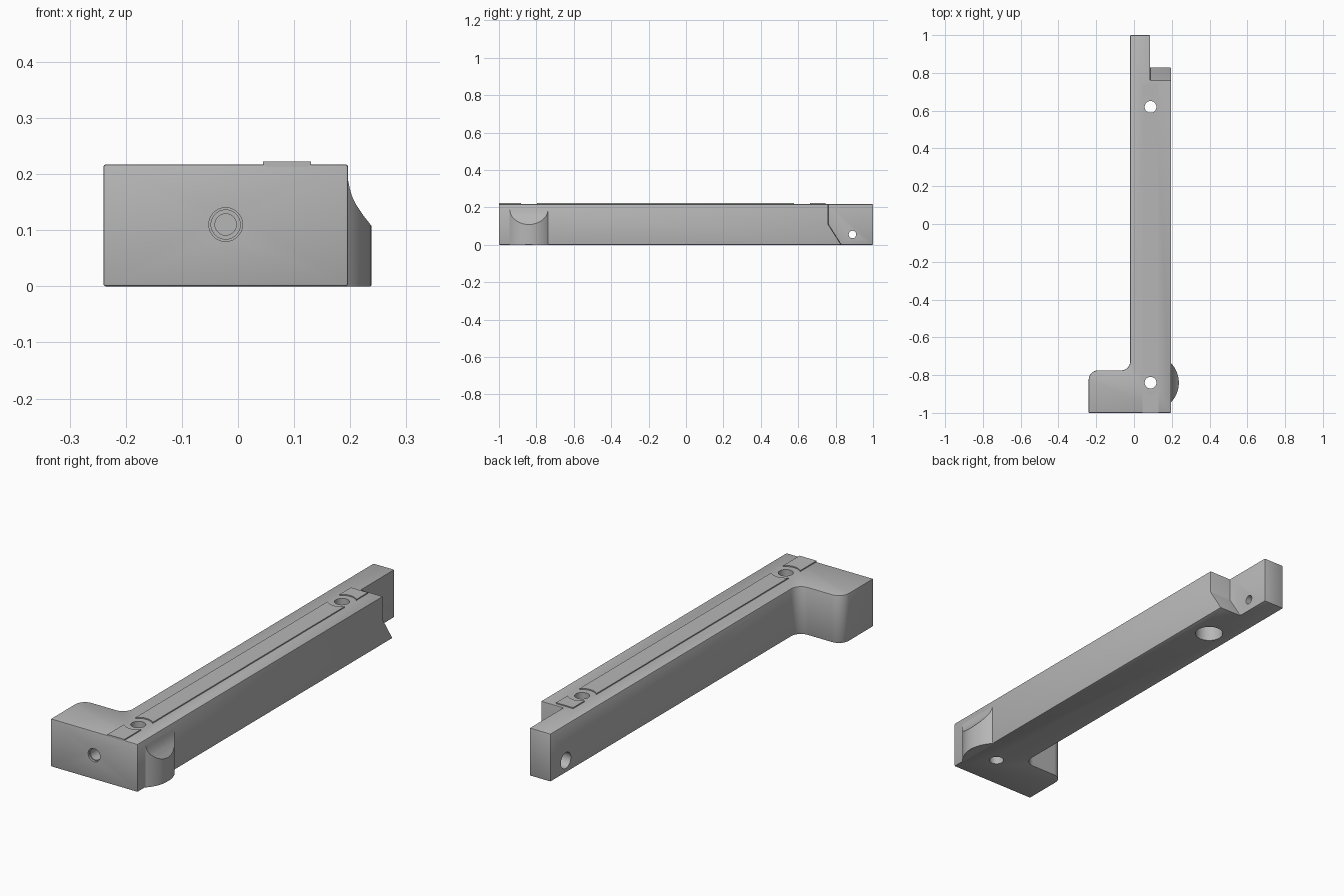
import bpy, bmesh
from math import pi, cos, sin, radians
from mathutils import Vector

cube = bpy.data.objects.get("Cube")
if cube:
    bpy.data.objects.remove(cube, do_unlink=True)

grey = bpy.data.materials.new("plain_grey")
grey.use_nodes = True
colour = (0.47, 0.47, 0.47, 1)
grey.diffuse_color = colour
grey.node_tree.nodes["Principled BSDF"].inputs["Base Color"].default_value = colour

PLACE = {
    "x": lambda a, b, d: Vector((d, a, b)),
    "y": lambda a, b, d: Vector((a, d, b)),
    "z": lambda a, b, d: Vector((a, b, d)),
}


def prism(name, points, axis, low, high):
    """Extrude a flat outline along an axis."""
    bm = bmesh.new()
    place = PLACE[axis]
    base = bm.faces.new([bm.verts.new(place(a, b, low)) for a, b in points])
    grown = bmesh.ops.extrude_face_region(bm, geom=[base])
    verts = [v for v in grown["geom"] if isinstance(v, bmesh.types.BMVert)]
    bmesh.ops.translate(bm, verts=verts, vec=place(0, 0, high - low))
    bmesh.ops.recalc_face_normals(bm, faces=bm.faces)
    mesh = bpy.data.meshes.new(name)
    bm.to_mesh(mesh)
    bm.free()
    mesh.materials.append(grey)
    obj = bpy.data.objects.new(name, mesh)
    bpy.context.collection.objects.link(obj)
    return obj


def arc(cx, cy, r, start, end, steps):
    angles = [radians(start + (end - start) * i / steps) for i in range(steps + 1)]
    return [(cx + r * cos(t), cy + r * sin(t)) for t in angles]


def rod(cx, cy, r, axis, low, high):
    return prism("cutter", arc(cx, cy, r, 0, 360, 48)[:-1], axis, low, high)


def apply(obj, modifier):
    bpy.context.view_layer.objects.active = obj
    bpy.ops.object.modifier_apply(modifier=modifier.name)


def combine(obj, tool, operation="DIFFERENCE"):
    mod = obj.modifiers.new("shape", "BOOLEAN")
    mod.operation = operation
    mod.solver = "EXACT"
    mod.object = tool
    apply(obj, mod)
    bpy.data.objects.remove(tool, do_unlink=True)


def bevel(obj, width):
    mod = obj.modifiers.new("edge", "BEVEL")
    mod.width = width
    mod.segments = 2
    mod.limit_method = "ANGLE"
    mod.angle_limit = radians(30)
    apply(obj, mod)


TOP = 0.217
BOLT_X, FRONT_Y, BACK_Y = 0.0875, -0.84, 0.62

# L-shaped bar with a rounded foot
outline = [(-0.24, -1), (0.196, -1), (0.196, 1), (-0.02, 1)]
outline += arc(-0.068, -0.727, 0.048, 0, -90, 10)
outline += arc(-0.19, -0.775 - 0.05, 0.05, 90, 180, 10)
body = prism("bar_body", outline, "z", 0, TOP)

# Stepped back end with a sloping lower lip
notch = [(0.76, 0.3), (0.76, 0.11), (0.9, -0.11), (1.1, -0.11), (1.1, 0.3)]
combine(body, prism("cutter", notch, "x", 0.085, 0.4))
bevel(body, 0.004)

# Vertical bolt holes, the back one counterbored from below
for y in (FRONT_Y, BACK_Y):
    combine(body, rod(BOLT_X, y, 0.031, "z", -0.1, 0.4))
combine(body, rod(BOLT_X, BACK_Y, 0.06, "z", -0.1, 0.1))

# Stepped blind hole in the front face
for r, depth in ((0.03, -0.99), (0.026, -0.9), (0.019, -0.86)):
    combine(body, rod(-0.022, 0.11, r, "y", -1.1, depth))

# Cross hole through the thin back end
combine(body, rod(0.89, 0.055, 0.02, "x", -0.1, 0.2))
combine(body, rod(0.89, 0.055, 0.036, "x", -0.1, 0.03))

# Rounded side lug with a scooped top
scoop = [(0.17, 0.004), (0.17, 0.19), (0.196, 0.19), (0.199, 0.175), (0.203, 0.161),
         (0.209, 0.148), (0.216, 0.137), (0.222, 0.128), (0.229, 0.119), (0.24, 0.105),
         (0.24, 0.004), (0.236, 0), (0.17, 0)]
lug = prism("side_lug", scoop, "y", -1, -0.68)
tool = prism("cutter", arc(BOLT_X, FRONT_Y, 0.15, 0, 360, 96)[:-1], "z", -0.1, 0.4)
combine(lug, tool, "INTERSECT")

# Raised top strips, hollowed around the bolt holes
section = [(0.053, 0.211), (0.045, TOP), (0.045, 0.222),
           (0.13, 0.222), (0.13, TOP), (0.122, 0.211)]
parts = [body, lug]
for name, low, high, ends in (
    ("front_strip", -1, FRONT_Y, (FRONT_Y,)),
    ("middle_strip", FRONT_Y, BACK_Y, (FRONT_Y, BACK_Y)),
    ("back_strip", BACK_Y, 0.745, (BACK_Y,)),
):
    strip = prism(name, section, "y", low, high)
    for y in ends:
        combine(strip, rod(BOLT_X, y, 0.06, "z", 0.1, 0.4))
    parts.append(strip)

# Smooth curved walls, keep crisp edges
bpy.ops.object.select_all(action="DESELECT")
for part in parts:
    part.select_set(True)
bpy.context.view_layer.objects.active = body
bpy.ops.object.shade_smooth_by_angle(angle=radians(30))
